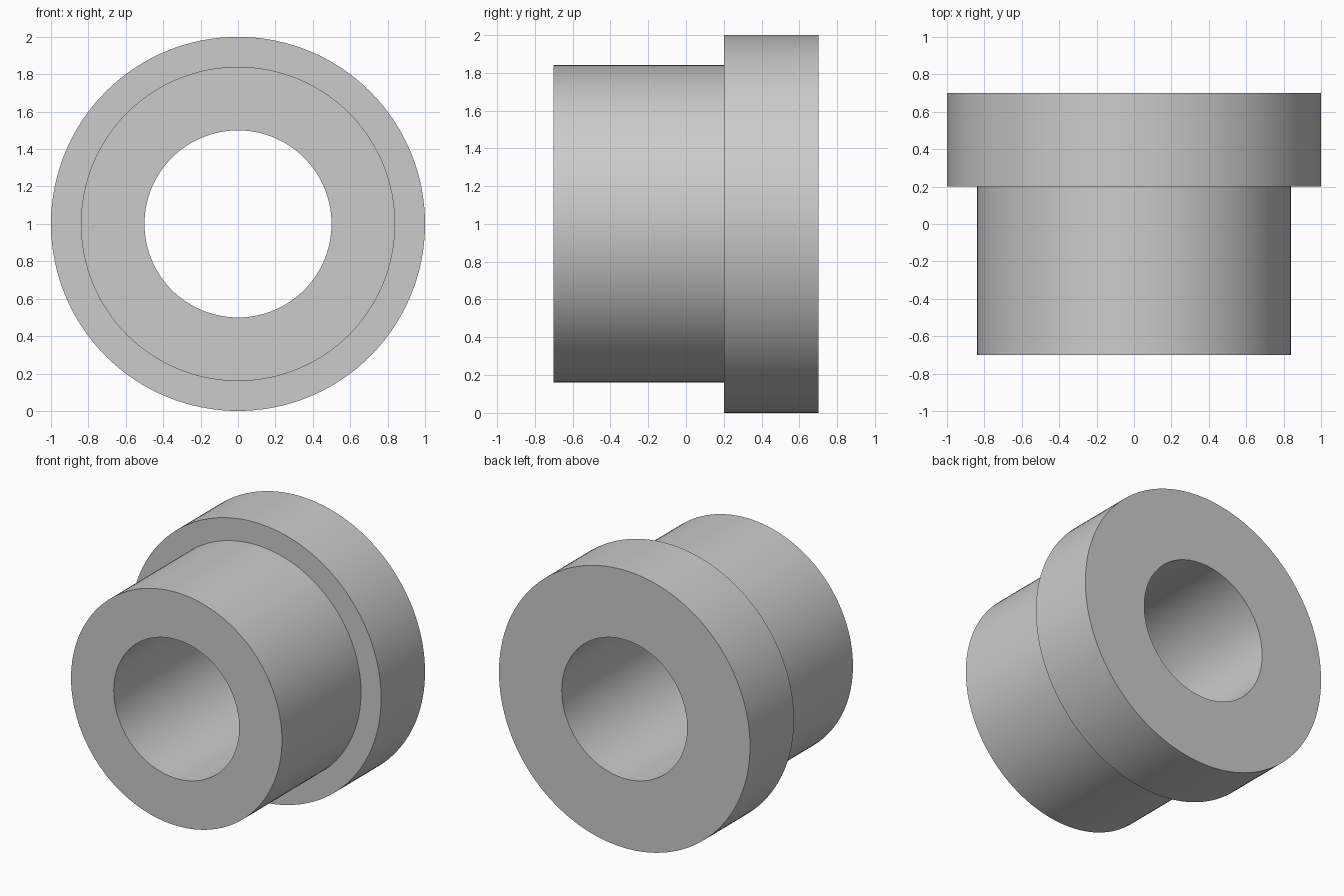
import bpy
import bmesh
import math
from mathutils import Matrix, Vector

cube = bpy.data.objects.get("Cube")
if cube:
    bpy.data.objects.remove(cube, do_unlink=True)

# Plain grey metal
grey = bpy.data.materials.new("grey_metal")
grey.use_nodes = True
colour = (0.6, 0.6, 0.6, 1)
grey.diffuse_color = colour
grey.node_tree.nodes["Principled BSDF"].inputs["Base Color"].default_value = colour

# Bushing section as (radius, y): sleeve at the front, flange at the back
BORE, SLEEVE, FLANGE = 0.5, 0.84, 1.0
FRONT, STEP, BACK = -0.7, 0.2, 0.7
SEGMENTS = 128
section = [(BORE, FRONT), (SLEEVE, FRONT), (SLEEVE, STEP),
           (FLANGE, STEP), (FLANGE, BACK), (BORE, BACK)]

# Revolve the closed section around the y axis
bm = bmesh.new()
rings = []
for i in range(SEGMENTS):
    turn = Matrix.Rotation(math.tau * i / SEGMENTS, 3, 'Y')
    rings.append([bm.verts.new(turn @ Vector((0, y, r))) for r, y in section])
for i, ring in enumerate(rings):
    following = rings[(i + 1) % SEGMENTS]
    for j in range(len(section)):
        k = (j + 1) % len(section)
        bm.faces.new((ring[j], ring[k], following[k], following[j]))
bmesh.ops.recalc_face_normals(bm, faces=bm.faces)

mesh = bpy.data.meshes.new("flanged_bushing")
bm.to_mesh(mesh)
bm.free()
mesh.materials.append(grey)
bushing = bpy.data.objects.new("flanged_bushing", mesh)
bushing.location.z = FLANGE
bpy.context.collection.objects.link(bushing)

# Smooth round walls with crisp rims
bpy.ops.object.select_all(action='DESELECT')
bushing.select_set(True)
bpy.context.view_layer.objects.active = bushing
bpy.ops.object.shade_smooth_by_angle(angle=math.radians(30))
